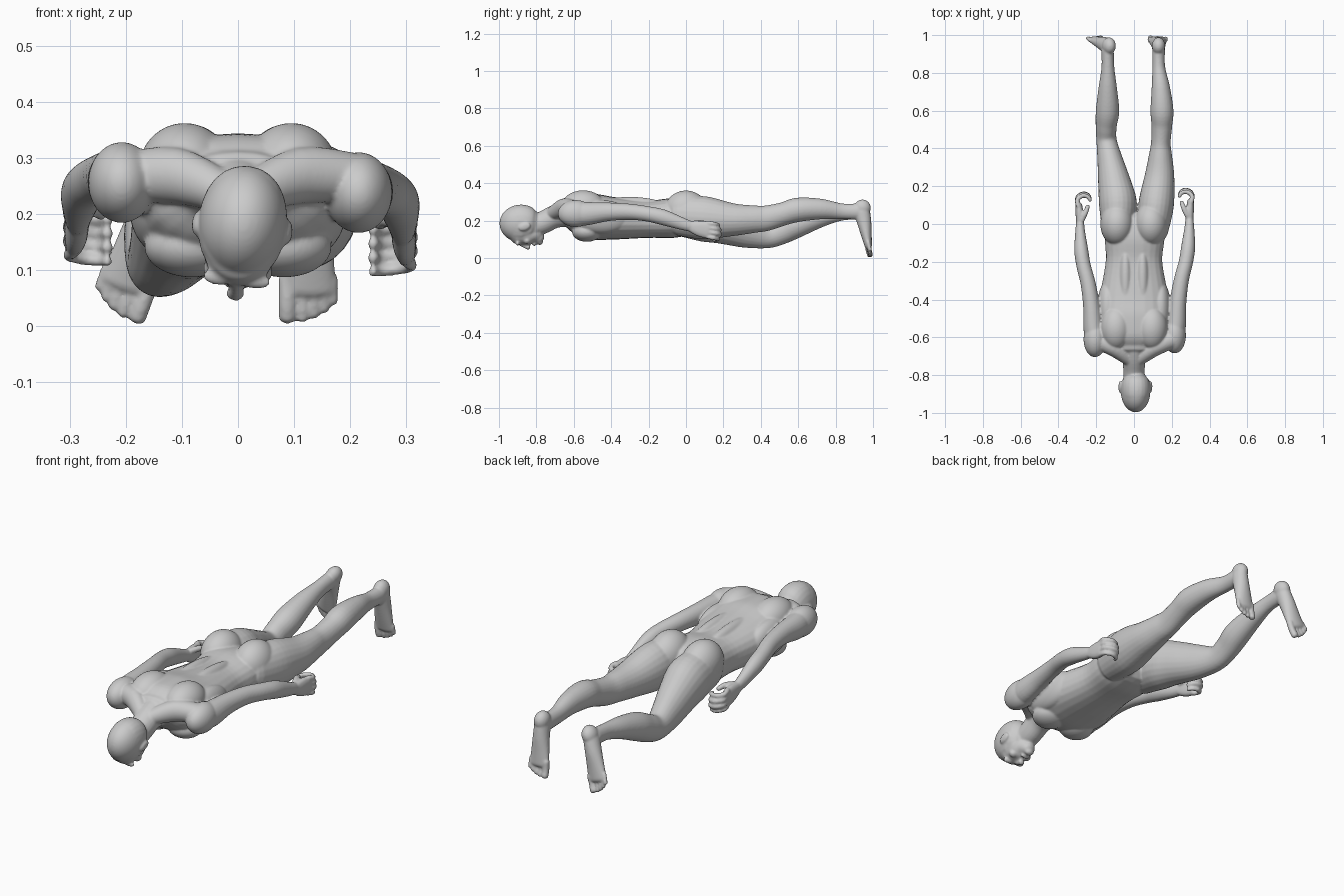
import bpy, bmesh
from math import sin, cos, pi, radians
from mathutils import Vector, Matrix

bm = bmesh.new()
X, Z, ID = Vector((1, 0, 0)), Vector((0, 0, 1)), Matrix()


def catmull(p, i, t):
    a, b, c, d = (p[max(0, min(len(p) - 1, i + k))] for k in (-1, 0, 1, 2))
    return [0.5 * (2 * q + (r - o) * t + (2 * o - 5 * q + 4 * r - s) * t * t
                   + (3 * q - o - 3 * r + s) * t ** 3) for o, q, r, s in zip(a, b, c, d)]


def tube(pts, m=ID, ref=X, n=2.0, sub=5, seg=24):
    """Smooth lofted limb; points are (x, y, z, half width, half depth)."""
    s = [catmull(pts, i, k / sub) for i in range(len(pts) - 1) for k in range(sub)] + [list(pts[-1])]
    cen = [Vector(q[:3]) for q in s]
    frames = []
    for i, q in enumerate(s):
        t = (cen[min(i + 1, len(s) - 1)] - cen[max(i - 1, 0)]).normalized()
        frames.append((cen[i], t, q[3], q[4]))

    def dome(f, sgn):
        c, t, a, b = f
        return [(c + t * sgn * 0.7 * min(a, b) * sin(w), t, a * cos(w), b * cos(w)) for w in (0.5, 1.0, 1.4)]
    frames = dome(frames[0], -1)[::-1] + frames + dome(frames[-1], 1)
    rings = []
    for c, t, a, b in frames:
        u = (ref - t * ref.dot(t)).normalized()
        v = t.cross(u)
        ring = []
        for k in range(seg):
            w = 2 * pi * k / seg
            e = [(1 if f >= 0 else -1) * abs(f) ** (2 / n) for f in (cos(w), sin(w))]
            ring.append(bm.verts.new(m @ (c + u * a * e[0] + v * b * e[1])))
        rings.append(ring)
    for r, q in zip(rings, rings[1:]):
        for k in range(seg):
            bm.faces.new((r[k], r[(k + 1) % seg], q[(k + 1) % seg], q[k]))
    bm.faces.new(rings[0][::-1])
    bm.faces.new(rings[-1])


def ball(c, r, m=ID, tilt=0):
    bmesh.ops.create_icosphere(bm, subdivisions=4, radius=1, matrix=m @ Matrix.Translation(c)
                               @ Matrix.Rotation(tilt, 4, 'X') @ Matrix.Diagonal((*r, 1)))


MIRROR = Matrix.Diagonal((-1, 1, 1, 1))

# torso and neck
tube([(0, -.65, .25, .11, .065), (0, -.6, .243, .165, .1), (0, -.5, .222, .185, .122),
      (0, -.38, .212, .18, .113), (0, -.2, .208, .15, .1), (.003, -.08, .213, .158, .106),
      (.006, .0, .213, .155, .095)], n=2.3)
tube([(0, -.62, .24, .075, .075), (0, -.7, .222, .062, .062), (0, -.77, .188, .057, .06),
      (0, -.84, .17, .055, .06)])

# torso muscles, both sides
for m in (ID, MIRROR):
    ball((.095, -.55, .279), (.082, .115, .083), m)
    ball((.045, -.3, .275), (.036, .19, .052), m)
    ball((.09, .0, .255), (.088, .115, .106), m)
    ball((.082, -.53, .142), (.085, .08, .055), m)
    ball((.14, -.45, .22), (.055, .15, .09), m)
    tube([(.02, -.72, .235, .035, .035), (.11, -.655, .268, .05, .045), (.2, -.61, .265, .045, .05)], m, ref=Z)

# head
H = Matrix.Translation((.008, 0, 0)) @ Matrix.Translation((0, -.87, .18)) @ Matrix.Rotation(radians(6), 4, 'Y') \
    @ Matrix.Translation((0, .87, -.18))
tube([(0, -.95, .18, .05, .066), (0, -.92, .18, .072, .097), (0, -.87, .182, .079, .103),
      (0, -.83, .17, .07, .085), (0, -.81, .165, .055, .06)], H, n=2.15)
ball((0, -.885, .185), (.078, .112, .1), H)
tube([(0, -.9, .135, .064, .062), (0, -.85, .128, .062, .058), (0, -.81, .122, .052, .05),
      (0, -.785, .104, .034, .033)], H)
ball((0, -.782, .087), (.024, .018, .018), H)
ball((0, -.811, .077), (.027, .011, .013), H)
tube([(0, -.89, .077, .01, .01), (0, -.86, .063, .012, .012), (0, -.842, .057, .017, .014)], H)
for m in (H, H @ MIRROR):
    ball((.032, -.9, .083), (.03, .011, .014), m)
    ball((.04, -.85, .098), (.022, .02, .02), m)
    ball((.081, -.862, .175), (.009, .033, .02), m, radians(20))

# arms and half-closed hands
LEFT_ARM = Matrix.Translation((.008, -.02, .018)) @ MIRROR
for m in (ID, LEFT_ARM):
    ball((.215, -.59, .238), (.06, .095, .072), m)
    tube([(.205, -.62, .24, .05, .06), (.222, -.54, .237, .053, .063), (.232, -.42, .247, .045, .05),
          (.25, -.3, .247, .04, .043), (.275, -.2, .235, .038, .041), (.287, -.12, .217, .037, .042),
          (.293, -.02, .183, .026, .033), (.293, .03, .168, .021, .028)], m)
    tube([(.293, .02, .17, .02, .027), (.296, .07, .158, .021, .042), (.3, .12, .15, .018, .046)], m, n=2.4)
    for k in range(4):
        z = .188 - .025 * k
        o = (0, .008, .01, 0)[k]
        r = .0125 if k < 3 else .011
        tube([(.303, .115, z, r, r), (.308, .148 + o, z - .006, r, r), (.28, .17 + o, z - .012, r, r),
              (.25, .163 + o, z - .015, r * .9, r * .9), (.24, .145, z - .016, r * .85, r * .85)],
             m, ref=Z, seg=12)
    tube([(.285, .04, .185, .015, .015), (.265, .08, .19, .014, .014), (.252, .115, .182, .012, .012)], m, seg=12)

# legs: right one straight, left one bent at the knee
tube([(.1, -.04, .225, .08, .105), (.117, .1, .215, .094, .115), (.135, .25, .205, .079, .088),
      (.14, .36, .208, .062, .074), (.142, .43, .213, .052, .068), (.147, .52, .236, .055, .062),
      (.148, .6, .258, .061, .065), (.142, .72, .262, .049, .055), (.131, .83, .25, .034, .042),
      (.13, .92, .248, .034, .043)])
tube([(-.09, -.04, .225, .08, .105), (-.085, .1, .207, .1, .12), (-.1, .2, .18, .09, .106),
      (-.125, .33, .138, .069, .085), (-.145, .44, .116, .054, .063), (-.147, .52, .142, .056, .065),
      (-.14, .6, .178, .062, .066), (-.139, .72, .217, .049, .052), (-.138, .83, .24, .034, .04),
      (-.14, .92, .248, .033, .042)])

# feet hanging down, left one turned outward
heel = Vector((-.135, .95, .275))
LEFT_FOOT = Matrix.Translation(heel) @ Matrix.Rotation(radians(20), 4, 'Y') @ Matrix.Translation(-heel) @ MIRROR
for m in (ID, LEFT_FOOT):
    ball((.13, .943, .268), (.035, .045, .045), m)
    tube([(.13, .94, .25, .035, .044), (.129, .953, .19, .039, .038), (.126, .965, .12, .046, .028),
          (.124, .975, .065, .051, .02)], m)
    for k in range(5):
        r = .0165 if k == 0 else .0105
        x = (.088, .115, .135, .153, .169)[k]
        tip = (.016, .013, .02, .03, .044)[k]
        tube([(x, .974, .085, r, r), (x, .976, tip + .03, r, r), (x, .984, tip, r, r)], m, seg=12)
    for x in (.106, .148):
        tube([(x - .002, .972, .1, .01, .012), (x, .972, .07, .01, .01)], m, seg=12)

bmesh.ops.recalc_face_normals(bm, faces=bm.faces)
mesh = bpy.data.meshes.new("human_body")
bm.to_mesh(mesh)
bm.free()
body = bpy.data.objects.new("human_body", mesh)
bpy.context.collection.objects.link(body)

# fuse all parts into one smooth skin
fuse = body.modifiers.new("fuse", 'REMESH')
fuse.mode, fuse.voxel_size, fuse.use_smooth_shade = 'VOXEL', .005, True
soft = body.modifiers.new("soften", 'SMOOTH')
soft.factor, soft.iterations = .5, 7
